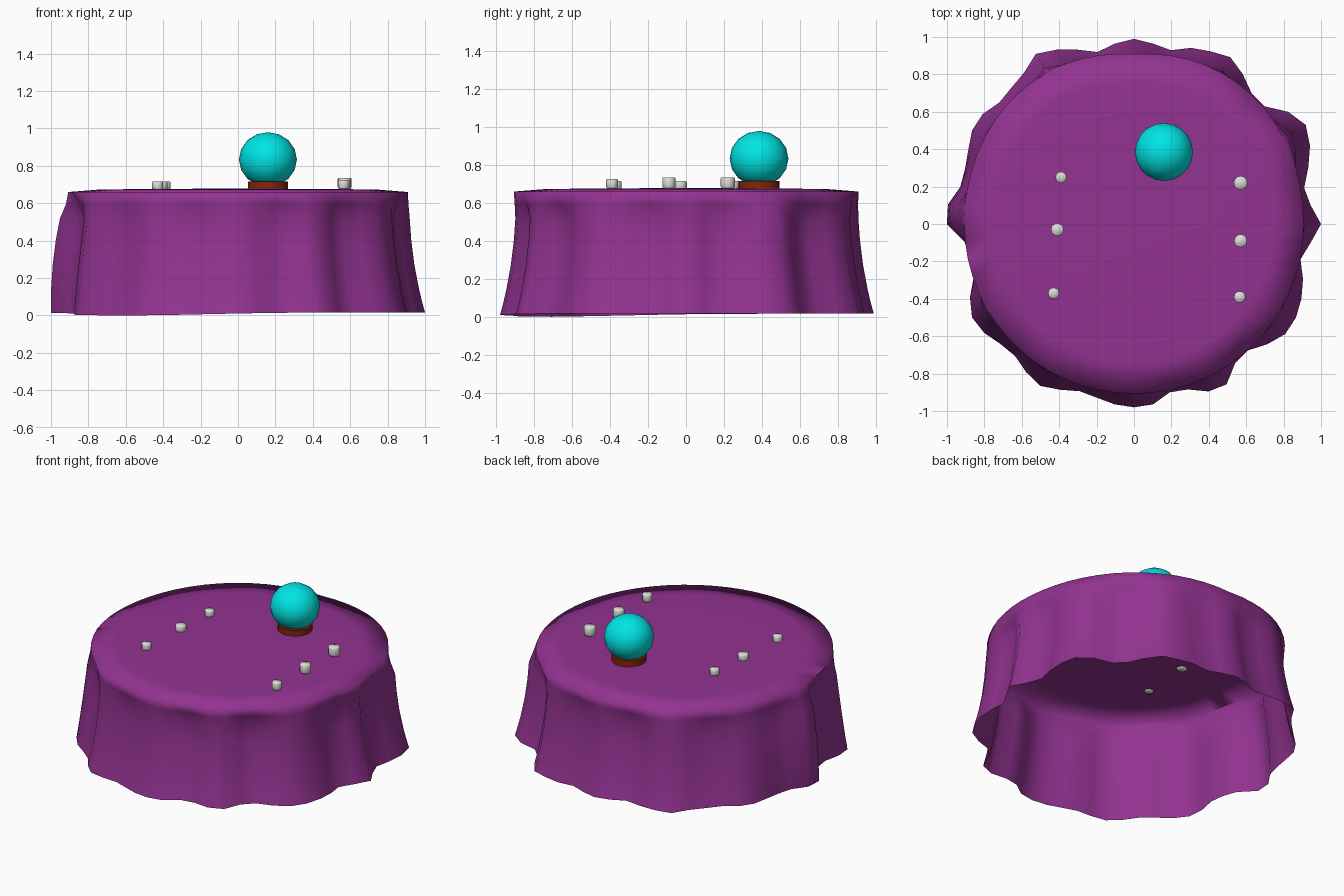
import bpy
import bmesh
from math import sin, cos, radians
from mathutils import Matrix, Vector

cube = bpy.data.objects.get("Cube")
if cube:
    bpy.data.objects.remove(cube, do_unlink=True)


def make_material(name, rgb):
    mat = bpy.data.materials.new(name)
    mat.use_nodes = True
    color = (*rgb, 1.0)
    mat.diffuse_color = color
    mat.node_tree.nodes["Principled BSDF"].inputs["Base Color"].default_value = color
    return mat


purple = make_material("purple cloth", (0.29, 0.033, 0.285))
cyan = make_material("cyan glass", (0.0, 0.78, 0.78))
brown = make_material("red brown wood", (0.24, 0.018, 0.003))
grey = make_material("pale grey", (0.72, 0.72, 0.69))


def finish(name, bm, material, angle):
    """Turn a bmesh into a smooth shaded object with one material."""
    mesh = bpy.data.meshes.new(name)
    bm.to_mesh(mesh)
    bm.free()
    mesh.materials.append(material)
    obj = bpy.data.objects.new(name, mesh)
    bpy.context.collection.objects.link(obj)
    bpy.ops.object.select_all(action="DESELECT")
    obj.select_set(True)
    bpy.context.view_layer.objects.active = obj
    bpy.ops.object.shade_smooth_by_angle(angle=radians(angle))
    return obj


def lathe(name, profile, center, sides, material, angle):
    """Closed turned shape from (radius, height) pairs, bottom to top."""
    bm = bmesh.new()
    rings = []
    for r, z in profile:
        rings.append([bm.verts.new((center[0] + r * cos(radians(360 * i / sides)),
                                    center[1] + r * sin(radians(360 * i / sides)), z))
                      for i in range(sides)])
    for low, high in zip(rings, rings[1:]):
        for i in range(sides):
            j = (i + 1) % sides
            bm.faces.new((low[i], low[j], high[j], high[i]))
    bm.faces.new(rings[0][::-1])
    bm.faces.new(rings[-1])
    return finish(name, bm, material, angle)


# Hem radius in hundredths, evenly spaced around the cloth from +x
HEM = [100, 95, 93, 98, 103, 106, 102, 94, 94, 99, 103, 101, 99, 95, 97,
       99, 97, 94, 98, 102, 105, 100, 98, 97, 100, 100, 97, 95, 95, 100,
       100, 91, 89, 90, 96, 100, 99, 96, 95, 98, 100, 97, 94, 95, 97,
       98, 97, 92, 93, 98, 99, 92, 91, 96, 100, 100, 98, 95, 91, 95]


def cloth_point(i, drop):
    """Point on the hanging part: drop 0 is the rim, 1 is the hem."""
    a = radians(360 * i / len(HEM))
    rim = 0.908 + 0.035 * max(0, sin(a)) * abs(sin(2 * a))
    # Folds form just under the rim, then spread outward toward the hem
    fold = HEM[i] / 100 * (0.915 + 0.085 * drop ** 2.2)
    fold += 0.2 * drop * (1 - drop) * max(0, -cos(a)) ** 6
    r = rim + (fold - rim) * min(1, drop / 0.22)
    hem_z = 0.016 * (1 - max(0, cos(a - radians(230))) ** 4)
    z = 0.66 + (hem_z - 0.66) * drop
    return Vector((r * cos(a), r * sin(a), z))


# Draped cloth: an open shell with a slightly domed top and a folded skirt
bm = bmesh.new()
count = len(HEM)
rings = []
for scale, z in ((0.5, 0.677), (0.82, 0.673)):
    ring = []
    for i in range(count):
        p = cloth_point(i, 0) * scale
        ring.append(bm.verts.new((p.x, p.y, z)))
    rings.append(ring)
for drop in (0, 0.1, 0.22, 0.4, 0.6, 0.8, 0.9, 1):
    rings.append([bm.verts.new(cloth_point(i, drop)) for i in range(count)])
middle = bm.verts.new((0, 0, 0.678))
for i in range(count):
    j = (i + 1) % count
    bm.faces.new((middle, rings[0][i], rings[0][j]))
    for inner, outer in zip(rings, rings[1:]):
        bm.faces.new((inner[i], outer[i], outer[j], inner[j]))
finish("tablecloth", bm, purple, 110)

# Ball on a round stand
BALL = (0.16, 0.385)
lathe("ball_stand", ((0.107, 0.672), (0.107, 0.716)), BALL, 20, brown, 40)
bm = bmesh.new()
bmesh.ops.create_uvsphere(bm, u_segments=20, v_segments=8, radius=0.155,
                          matrix=Matrix.Translation((*BALL, 0.834))
                          @ Matrix.Diagonal((1, 1, 0.94, 1)))
finish("ball", bm, cyan, 60)

# Two rows of little cups
CUPS = [(0.57, 0.22, 0.037, 0.06), (0.57, -0.09, 0.035, 0.06),
        (0.565, -0.39, 0.031, 0.05), (-0.39, 0.25, 0.03, 0.045),
        (-0.41, -0.03, 0.034, 0.045), (-0.43, -0.37, 0.03, 0.045)]
for n, (x, y, r, height) in enumerate(CUPS):
    base = 0.675 if x > 0 else 0.67
    lathe(f"cup_{n + 1}",
          ((0.85 * r, base), (r, base + 0.2 * height),
           (r, base + 0.9 * height), (0.9 * r, base + height)),
          (x, y), 12, grey, 70)
